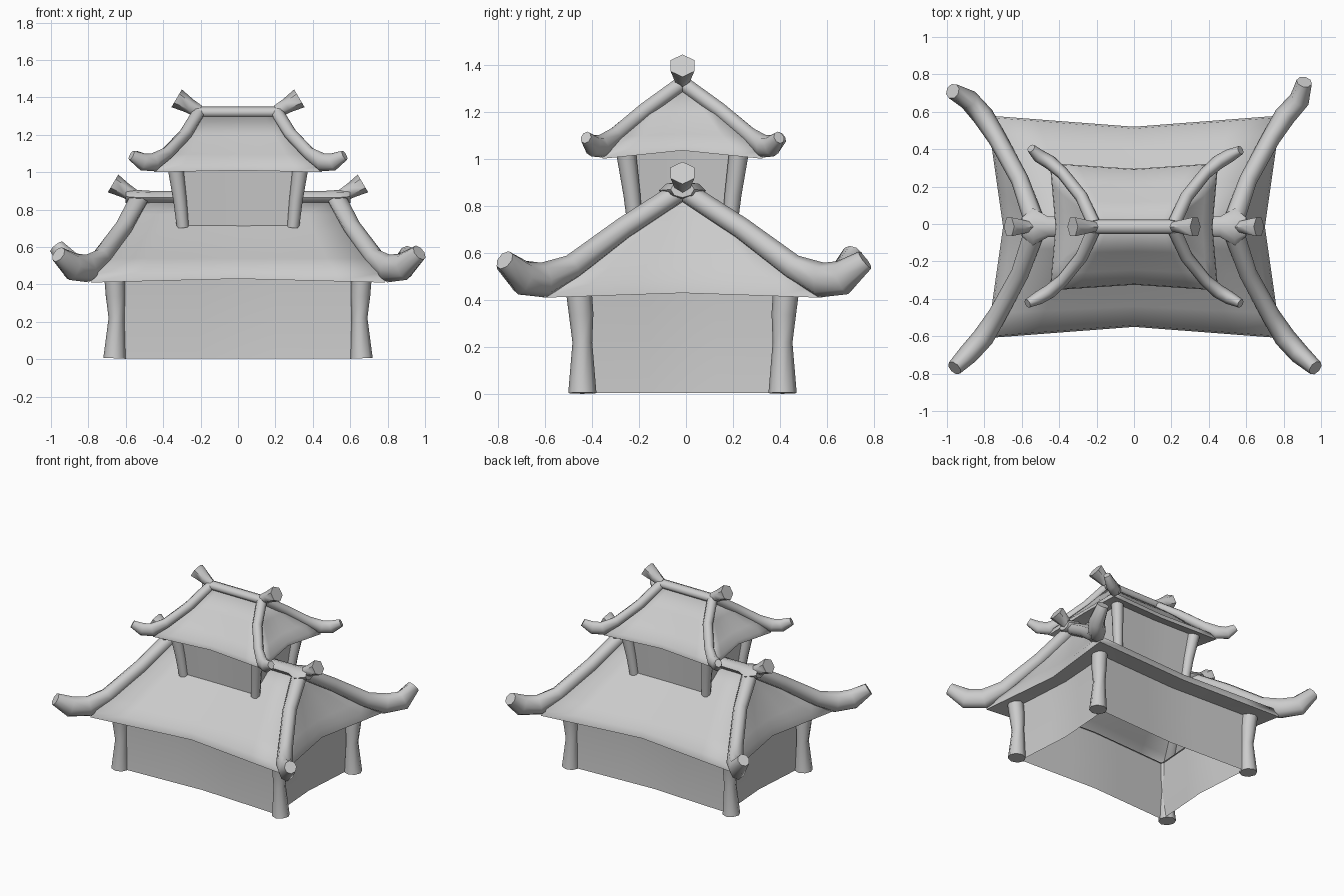
import bpy, bmesh, math
from mathutils import Vector

cube = bpy.data.objects.get("Cube")
if cube:
    bpy.data.objects.remove(cube, do_unlink=True)

grey = bpy.data.materials.new("plain grey")
grey.use_nodes = True
GREY = (0.6, 0.6, 0.6, 1)
grey.diffuse_color = GREY
grey.node_tree.nodes["Principled BSDF"].inputs["Base Color"].default_value = GREY

MID = -0.015  # the building's centre line in y


def loft(name, rings, cap=True, angle=60):
    """Skin closed rings of points into one mesh."""
    bm = bmesh.new()
    loops = [[bm.verts.new(p) for p in ring] for ring in rings]
    n = len(loops[0])
    for a, b in zip(loops, loops[1:]):
        for i in range(n):
            j = (i + 1) % n
            bm.faces.new((a[i], a[j], b[j], b[i]))
    if cap:
        bm.faces.new(loops[0])
        bm.faces.new(loops[-1])
    bmesh.ops.remove_doubles(bm, verts=bm.verts, dist=0.0005)
    bmesh.ops.recalc_face_normals(bm, faces=bm.faces)
    me = bpy.data.meshes.new(name)
    bm.to_mesh(me)
    bm.free()
    me.materials.append(grey)
    me.shade_smooth()
    me.set_sharp_from_angle(angle=math.radians(angle))
    ob = bpy.data.objects.new(name, me)
    bpy.context.collection.objects.link(ob)


def tube(name, path, sides=8, angle=60):
    """Sweep an ellipse; each path entry is x, y, z, half width, half height."""
    pts = [Vector(p[:3]) for p in path]
    rings = []
    for i, p in enumerate(path):
        t = (pts[min(i + 1, len(pts) - 1)] - pts[max(i - 1, 0)]).normalized()
        ref = Vector((0, 0, 1)) if abs(t.z) < 0.9 else Vector((0, 1, 0))
        side = t.cross(ref).normalized()
        up = side.cross(t)
        rings.append([pts[i] + side * p[3] * math.sin(k * math.tau / sides)
                      + up * p[4] * math.cos(k * math.tau / sides)
                      for k in range(sides)])
    loft(name, rings, angle=angle)


def bowed(hx, hy, z, bow_x, bow_y, lift_x=0, lift_y=0, steps=6):
    """Rectangle whose sides bend inward and upward at their middles."""
    ring = []
    corner = [(-1, -1), (1, -1), (1, 1), (-1, 1)]
    for (ax, ay), (bx, by) in zip(corner, corner[1:] + corner[:1]):
        for k in range(steps):
            t = k / steps
            x, y = (ax + (bx - ax) * t) * hx, (ay + (by - ay) * t) * hy
            d = 1 - abs(2 * t - 1)
            if ax == bx:
                x -= ax * bow_x * d
                ring.append((x, y + MID, z + lift_x * d))
            else:
                y -= ay * bow_y * d
                ring.append((x, y + MID, z + lift_y * d))
    return ring


def corners():
    for sx, side in ((1, "left"), (-1, "right")):
        for sy, end in ((-1, "front"), (1, "back")):
            yield sx, sy, f"{end}_{side}"


def hips(level, path, tweak):
    """Corner ridges; the tweak moves each tip a little."""
    for sx, sy, tag in corners():
        pts = [(x * sx, y * sy + MID, z, w, h) for x, y, z, w, h in path]
        x, y, z, w, h = pts[-1]
        dx, dy, dz = tweak.get(tag, (0, 0, 0))
        pts[-1] = (x + dx, y + dy, z + dz, w, h)
        tube(f"{level}_hip_ridge_{tag}", pts)


def finials(level, x, z):
    """Flared six-sided ornaments at both ends of a ridge."""
    for sx, side in ((1, "left"), (-1, "right")):
        tube(f"{level}_finial_{side}",
             [(sx * x, MID, z, 0.028, 0.035),
              (sx * (x + 0.05), MID, z + 0.03, 0.042, 0.04),
              (sx * (x + 0.118), MID, z + 0.07, 0.058, 0.055)], 6)


def pillars(level, profile):
    for sx, sy, tag in corners():
        tube(f"{level}_pillar_{tag}",
             [(x * sx, y * sy + MID, z, r, r) for x, y, z, r in profile])


# Lower storey
loft("lower_walls", [bowed(0.62, 0.43, 0.005, 0.03, 0.03),
                     bowed(0.61, 0.42, 0.22, 0.03, 0.03),
                     bowed(0.62, 0.43, 0.44, 0.03, 0.03)], cap=False)
pillars("lower", [(0.66, 0.425, 0.005, 0.06), (0.65, 0.425, 0.22, 0.042),
                  (0.655, 0.43, 0.34, 0.052), (0.66, 0.44, 0.44, 0.055)])
loft("lower_roof", [bowed(0.61, 0.42, 0.435, 0.03, 0.03),
                    bowed(0.785, 0.595, 0.41, 0.085, 0.06, 0.02, 0.02),
                    bowed(0.775, 0.585, 0.465, 0.085, 0.06, 0.015, 0.015),
                    bowed(0.71, 0.46, 0.54, 0.05, 0.035),
                    bowed(0.605, 0.25, 0.685, 0.015, 0.015),
                    bowed(0.56, 0.12, 0.775, 0.01, 0.01),
                    bowed(0.52, 0.0, 0.86, 0, 0)], cap=False, angle=85)
hips("lower", [(0.53, 0.02, 0.855, 0.055, 0.045), (0.61, 0.25, 0.705, 0.048, 0.048),
               (0.73, 0.47, 0.54, 0.05, 0.055), (0.805, 0.59, 0.485, 0.058, 0.075),
               (0.885, 0.68, 0.495, 0.055, 0.075), (0.97, 0.755, 0.57, 0.042, 0.045)],
     {"back_left": (-0.06, 0.02, 0), "back_right": (0, -0.03, 0.03),
      "front_right": (0.01, 0, -0.01)})
for sx, side in ((1, "left"), (-1, "right")):
    tube(f"lower_ridge_{side}", [(sx * 0.25, MID, 0.865, 0.05, 0.035),
                                 (sx * 0.46, MID, 0.865, 0.055, 0.035),
                                 (sx * 0.54, MID, 0.865, 0.1, 0.04),
                                 (sx * 0.60, MID, 0.87, 0.05, 0.035)])
finials("lower", 0.55, 0.87)

# Upper storey
loft("upper_walls", [bowed(0.285, 0.2, 0.71, 0.01, 0.005),
                     bowed(0.32, 0.23, 1.04, 0.015, 0.01)], cap=False)
pillars("upper", [(0.295, 0.2, 0.705, 0.032), (0.31, 0.215, 0.85, 0.036),
                  (0.335, 0.24, 1.03, 0.042)])
loft("upper_roof", [bowed(0.31, 0.22, 1.04, 0.015, 0.01),
                    bowed(0.45, 0.34, 1.0, 0.03, 0.03, 0.035, 0.01),
                    bowed(0.445, 0.335, 1.035, 0.03, 0.03, 0.025, 0.006),
                    bowed(0.385, 0.25, 1.095, 0.02, 0.02, 0.01),
                    bowed(0.29, 0.14, 1.2, 0.01, 0.008),
                    bowed(0.21, 0.0, 1.315, 0, 0)], cap=False, angle=85)
hips("upper", [(0.215, 0.015, 1.31, 0.036, 0.033), (0.28, 0.16, 1.205, 0.034, 0.034),
               (0.38, 0.285, 1.1, 0.033, 0.036), (0.45, 0.345, 1.053, 0.038, 0.05),
               (0.51, 0.38, 1.055, 0.036, 0.047), (0.57, 0.41, 1.09, 0.024, 0.028)],
     {"back_right": (0.02, 0.01, 0)})
tube("upper_ridge", [(-0.23, MID, 1.32, 0.038, 0.03), (0.23, MID, 1.32, 0.038, 0.03)])
finials("upper", 0.21, 1.325)
